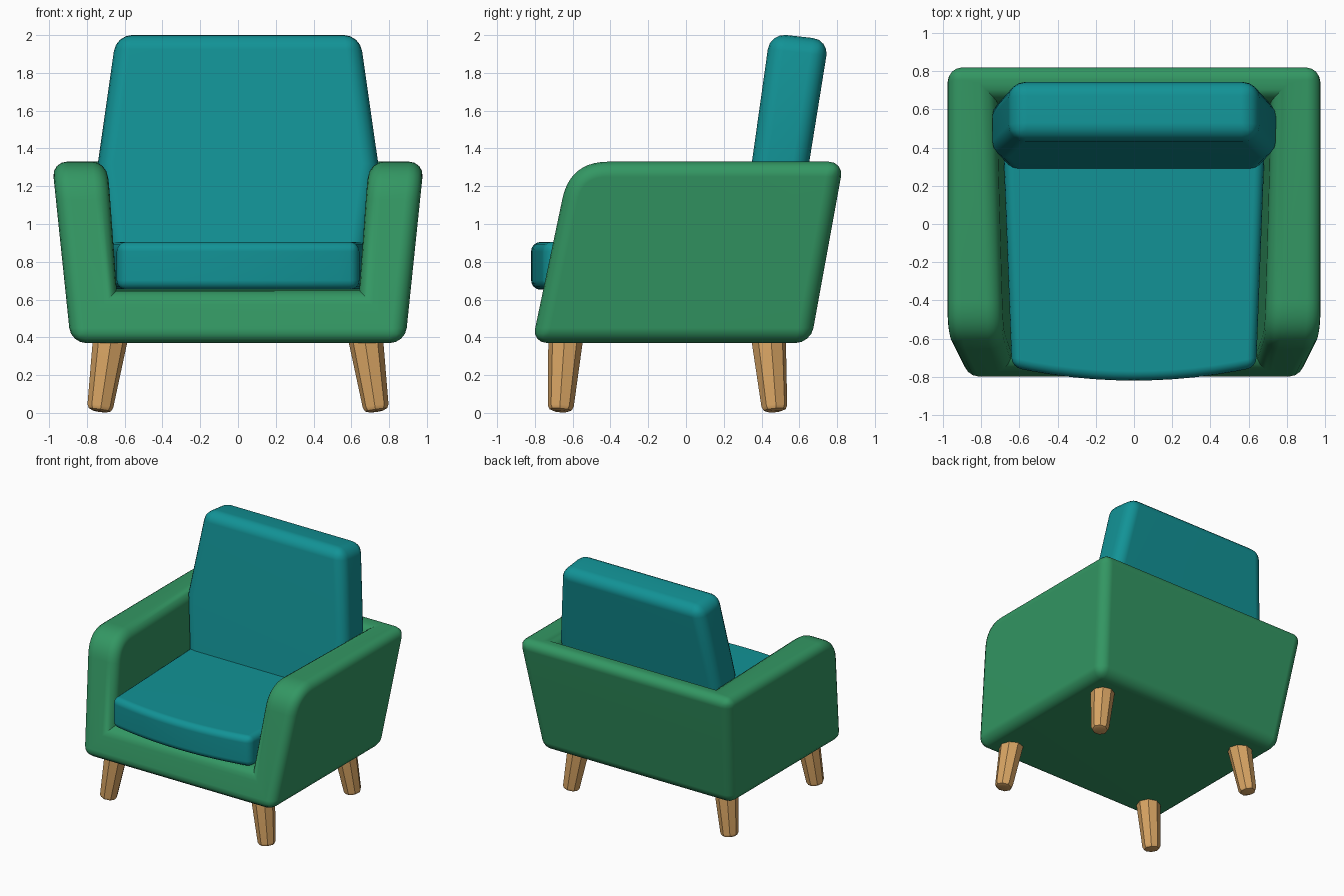
import bpy, bmesh, math
from mathutils import Vector

if "Cube" in bpy.data.objects:
    bpy.data.objects.remove(bpy.data.objects["Cube"])


def material(name, rgb):
    m = bpy.data.materials.new(name)
    m.diffuse_color = (*rgb, 1)
    m.use_nodes = True
    m.node_tree.nodes["Principled BSDF"].inputs["Base Color"].default_value = m.diffuse_color
    return m


GREEN = material("green fabric", (0.033, 0.31, 0.125))
TEAL = material("teal fabric", (0.006, 0.29, 0.305))
WOOD = material("light wood", (0.68, 0.37, 0.125))


def loft(name, rings, mat):
    """Closed solid through rings that have equal point counts."""
    bm = bmesh.new()
    loops = [[bm.verts.new(p) for p in ring] for ring in rings]
    n = len(loops[0])
    bm.faces.new(loops[0])
    bm.faces.new(loops[-1])
    for a, b in zip(loops, loops[1:]):
        for i in range(n):
            j = (i + 1) % n
            bm.faces.new((a[i], a[j], b[j], b[i]))
    bmesh.ops.recalc_face_normals(bm, faces=bm.faces)
    mesh = bpy.data.meshes.new(name)
    bm.to_mesh(mesh)
    bm.free()
    mesh.materials.append(mat)
    ob = bpy.data.objects.new(name, mesh)
    bpy.context.collection.objects.link(ob)
    return ob


def soften(ob, width, segments=4, limit=30):
    """Round the sharp convex edges and shade smooth."""
    bm = bmesh.new()
    bm.from_mesh(ob.data)
    edges = [e for e in bm.edges if len(e.link_faces) == 2
             and e.calc_face_angle_signed(0) > math.radians(limit)]
    bmesh.ops.bevel(bm, geom=edges, offset=width, offset_type='OFFSET',
                    segments=segments, profile=0.5, affect='EDGES',
                    clamp_overlap=False)
    bmesh.ops.recalc_face_normals(bm, faces=bm.faces)
    bm.to_mesh(ob.data)
    bm.free()
    bpy.ops.object.select_all(action='DESELECT')
    bpy.context.view_layer.objects.active = ob
    ob.select_set(True)
    bpy.ops.object.shade_smooth_by_angle(angle=math.radians(40))
    wn = ob.modifiers.new("even shading", 'WEIGHTED_NORMAL')
    wn.keep_sharp = True


# Armchair shell: side profile with a curved arm front, flaring upwards
profile = [(0.835, 1.33), (0.66, 0.37), (-0.815, 0.37)]
a, c, b = Vector((-0.655, 1.13)), Vector((-0.615, 1.33)), Vector((-0.41, 1.33))
for i in range(11):
    t = i / 10
    profile.append(tuple(a * (1 - t) ** 2 + c * 2 * t * (1 - t) + b * t * t))


def outer_x(z):
    return 0.885 + 0.1 * (z - 0.37) / 0.96


shell = loft("armchair_shell",
             [[(s * outer_x(z), y, z) for y, z in profile] for s in (-1, 1)], GREEN)


# Hollow between the arms, open to the front and top
def inner_x(y, z):
    return 0.64 + 0.03 * (y + 0.75) / 1.05 + 0.045 * (z - 0.65) / 0.68


hollow = [(-1.2, 0.65), (0.545, 0.65), (0.705, 1.63), (-1.2, 1.63)]
cutter = loft("hollow_cutter",
              [[(s * inner_x(y, z), y, z) for y, z in hollow] for s in (-1, 1)], GREEN)
cutter.hide_render = True
mod = shell.modifiers.new("hollow", 'BOOLEAN')
mod.operation, mod.solver, mod.object = 'DIFFERENCE', 'EXACT', cutter
bpy.context.view_layer.update()
cut = bpy.data.meshes.new_from_object(
    shell.evaluated_get(bpy.context.evaluated_depsgraph_get()))
shell.modifiers.clear()
shell.data = cut
bpy.data.objects.remove(cutter)
soften(shell, 0.08)

# Seat cushion with a bowed front
front = [(0.64 * i / 6, -0.82 + 0.07 * (i / 6) ** 2) for i in range(-6, 7)]
outline = front + [(0.685, 0.42), (-0.685, 0.42)]
seat = loft("seat_cushion", [[(x, y, z) for x, y in outline] for z in (0.652, 0.905)], TEAL)
soften(seat, 0.05)

# Back cushion: leaning, widest at arm height
rings = []
for z, zb, w, y0, y1 in ((0.66, 0.66, 0.655, 0.255, 0.545),
                         (1.32, 1.32, 0.742, 0.348, 0.65),
                         (2.01, 1.975, 0.645, 0.445, 0.757)):
    rings.append([(-w, y0, z), (w, y0, z), (w, y1, zb), (-w, y1, zb)])
back = loft("back_cushion", rings, TEAL)
soften(back, 0.085)

# Splayed tapered legs
for place, top_y, foot_y in (("front", -0.635, -0.665), ("back", 0.435, 0.47)):
    for side, s in (("left", -1), ("right", 1)):
        top, foot = Vector((s * 0.672, top_y, 0.42)), Vector((s * 0.733, foot_y, 0.008))
        turn = (top - foot).to_track_quat('Z', 'Y')
        rings = []
        for centre, r in ((foot, 0.067), (top, 0.094)):
            rings.append([centre + turn @ Vector((r * math.cos(k * math.pi / 4 + math.pi / 8),
                                                  r * math.sin(k * math.pi / 4 + math.pi / 8), 0))
                          for k in range(8)])
        leg = loft(f"{place}_{side}_leg", rings, WOOD)
        soften(leg, 0.028, 2, 60)
